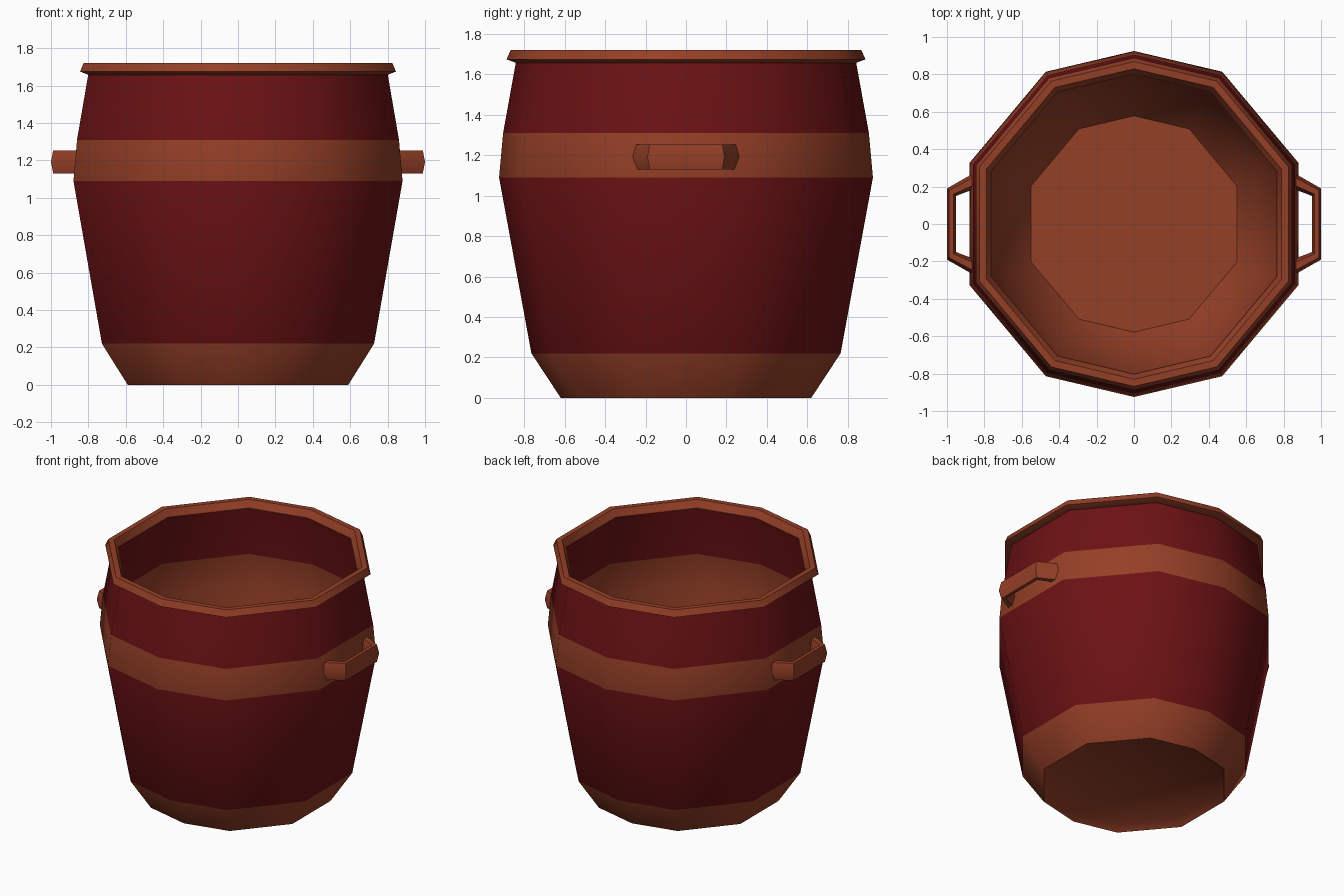
import bpy, bmesh, math

if "Cube" in bpy.data.objects:
    bpy.data.objects.remove(bpy.data.objects["Cube"])

def material(name, rgb):
    m = bpy.data.materials.new(name)
    m.diffuse_color = (*rgb, 1)
    m.use_nodes = True
    m.node_tree.nodes["Principled BSDF"].inputs["Base Color"].default_value = m.diffuse_color
    return m

RED = material("dark_red", (0.15, 0.006, 0.007))
BROWN = material("terracotta", (0.30, 0.05, 0.02))

# Ten-sided cross-section with wider flats on the handle sides
QUARTER = [(0.951, 0.353), (0.51, 0.88)]
RING = (QUARTER + [(0, 1)] + [(-x, y) for x, y in reversed(QUARTER)]
        + [(-x, -y) for x, y in QUARTER] + [(0, -1)]
        + [(x, -y) for x, y in reversed(QUARTER)])

def skin(name, rings, closed, mats=None, angle=45):
    """Bridge rings of points; loop them when closed, else cap both ends."""
    bm = bmesh.new()
    loops = [[bm.verts.new(p) for p in ring] for ring in rings]
    n, count = len(loops[0]), len(loops)
    for i in range(count if closed else count - 1):
        a, b = loops[i], loops[(i + 1) % count]
        for j in range(n):
            k = (j + 1) % n
            f = bm.faces.new((a[j], a[k], b[k], b[j]))
            f.material_index = mats[i] if mats else 0
    if not closed:
        for loop in (loops[0], loops[-1]):
            bm.faces.new(loop).material_index = 1 if mats else 0
    bmesh.ops.recalc_face_normals(bm, faces=bm.faces)
    mesh = bpy.data.meshes.new(name)
    bm.to_mesh(mesh)
    bm.free()
    for m in ((RED, BROWN) if mats else (BROWN,)):
        mesh.materials.append(m)
    ob = bpy.data.objects.new(name, mesh)
    bpy.context.collection.objects.link(ob)
    bpy.ops.object.select_all(action='DESELECT')
    ob.select_set(True)
    bpy.context.view_layer.objects.active = ob
    bpy.ops.object.shade_smooth_by_angle(angle=math.radians(angle))
    return ob

def rings(profile):
    return [[(x * r, y * r, z) for x, y in RING] for r, z in profile]

# Pot body: recessed underside, outer wall, inner wall and floor
body = [(0.575, 0.035), (0.62, 0), (0.765, 0.22), (0.925, 1.09), (0.905, 1.31),
        (0.84, 1.67), (0.80, 1.67), (0.86, 1.31), (0.88, 1.09), (0.72, 0.24),
        (0.578, 0.045)]
skin("pot_body", rings(body), False, [1, 1, 0, 1, 0, 1, 0, 1, 1, 1])

# Rim
rim = [(0.835, 1.655), (0.888, 1.675), (0.868, 1.72), (0.83, 1.72), (0.80, 1.665)]
skin("rim", rings(rim), True, angle=40)

# Side handles: outer and inner path points, six-sided section between them
PATH = [((0.86, 0.27), (0.86, 0.185)), ((1.0, 0.19), (0.952, 0.15)),
        ((1.0, -0.19), (0.952, -0.15)), ((0.86, -0.27), (0.86, -0.185))]
SECTION = [(0, 0), (0.25, 0.062), (0.75, 0.062), (1, 0), (0.75, -0.062), (0.25, -0.062)]
for side, s in (("right", 1), ("left", -1)):
    skin(side + "_handle",
         [[(s * (o[0] + (i[0] - o[0]) * t), o[1] + (i[1] - o[1]) * t, 1.192 + h)
           for t, h in SECTION] for o, i in PATH], False, angle=35)
